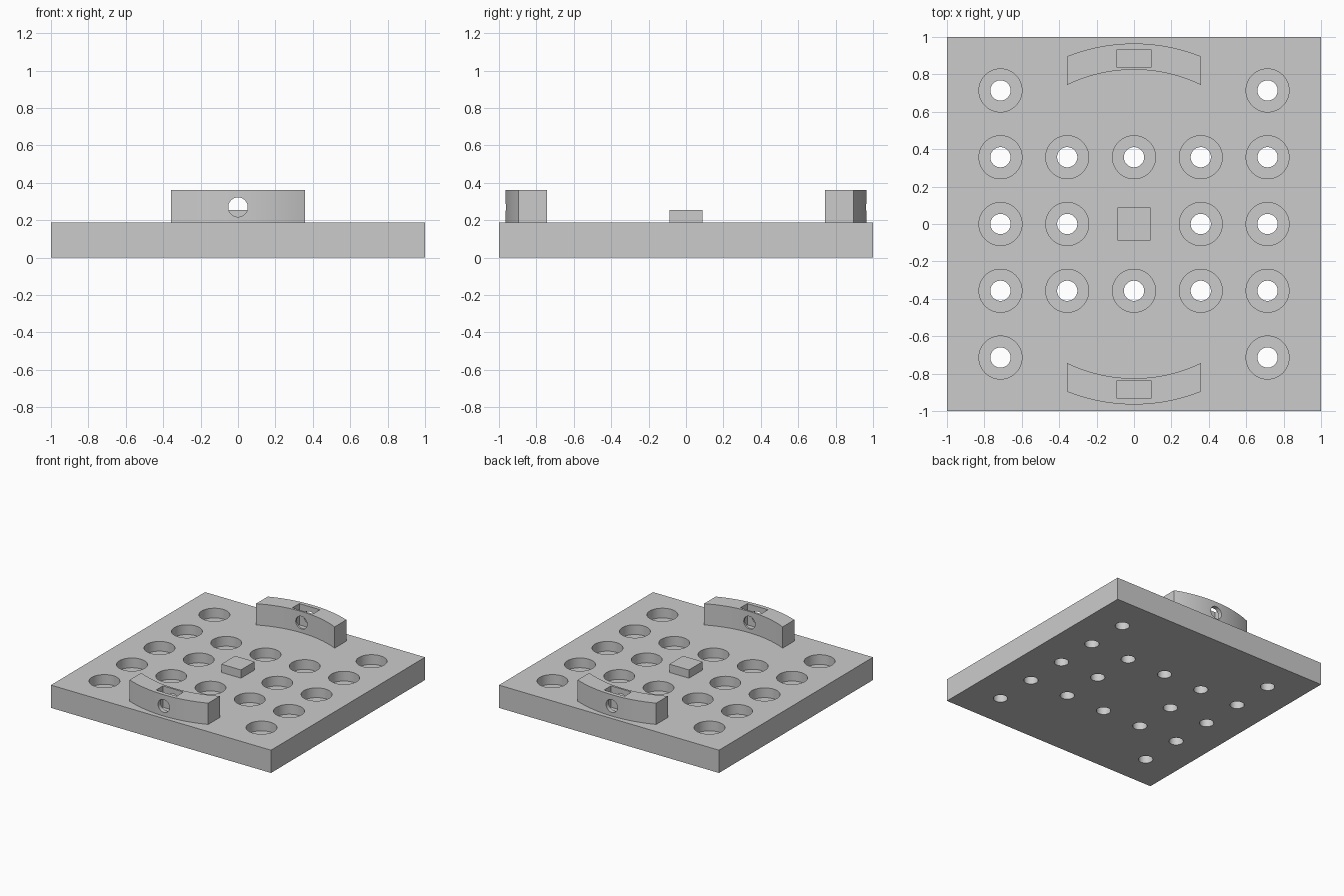
import bpy, bmesh, math
from mathutils import Matrix

if "Cube" in bpy.data.objects:
    bpy.data.objects.remove(bpy.data.objects["Cube"], do_unlink=True)

BASE_H = 0.187      # plate thickness
BLOCK_TOP = 0.362   # top of the curved blocks
PITCH = 0.357       # hole spacing, also the half width of the curved blocks
R_OUT, R_IN = 0.965, 0.825

grey = bpy.data.materials.new("plain grey")
grey.use_nodes = True
grey.diffuse_color = (0.6, 0.6, 0.6, 1)
grey.node_tree.nodes["Principled BSDF"].inputs["Base Color"].default_value = (0.6, 0.6, 0.6, 1)


def to_object(bm, name):
    bmesh.ops.recalc_face_normals(bm, faces=bm.faces)
    mesh = bpy.data.meshes.new(name)
    bm.to_mesh(mesh)
    bm.free()
    mesh.materials.append(grey)
    obj = bpy.data.objects.new(name, mesh)
    bpy.context.collection.objects.link(obj)
    return obj


def box(name, size, center):
    bm = bmesh.new()
    matrix = Matrix.Translation(center) @ Matrix.Diagonal((*size, 1))
    bmesh.ops.create_cube(bm, size=1, matrix=matrix)
    return to_object(bm, name)


def cylinders(name, radius, depth, centers, turn=Matrix()):
    bm = bmesh.new()
    for c in centers:
        bmesh.ops.create_cone(bm, cap_ends=True, segments=64, radius1=radius, radius2=radius,
                              depth=depth, matrix=Matrix.Translation(c) @ turn)
    return to_object(bm, name)


def activate(obj):
    bpy.ops.object.select_all(action='DESELECT')
    obj.select_set(True)
    bpy.context.view_layer.objects.active = obj


def cut(obj, cutter):
    cutter.hide_render = True
    mod = obj.modifiers.new("cut", 'BOOLEAN')
    mod.operation = 'DIFFERENCE'
    mod.solver = 'EXACT'
    mod.object = cutter
    activate(obj)
    bpy.ops.object.modifier_apply(modifier=mod.name)
    bpy.data.objects.remove(cutter, do_unlink=True)


def smooth(obj):
    activate(obj)
    bpy.ops.object.shade_smooth_by_angle(angle=math.radians(30))


# Base plate with counterbored holes: a 5 x 5 grid without the centre and the places by the blocks
base = box("base_plate", (2, 2, BASE_H), (0, 0, BASE_H / 2))
spots = [(i * PITCH, j * PITCH) for i in range(-2, 3) for j in range(-2, 3)
         if (i, j) != (0, 0) and not (abs(j) == 2 and abs(i) < 2)]
cut(base, cylinders("counterbore_cutter", 0.115, 0.16, [(x, y, BASE_H) for x, y in spots]))
cut(base, cylinders("hole_cutter", 0.054, 1, [(x, y, 0) for x, y in spots]))
smooth(base)

# Square peg in the middle
box("centre_peg", (0.178, 0.178, 0.068), (0, 0, BASE_H + 0.034))


# Curved blocks, arcs about the plate centre, with a slot from above and a cross hole
def curved_block(name, side):
    steps = 32
    xs = [-PITCH + 2 * PITCH * k / steps for k in range(steps + 1)]
    outline = [(x, side * math.sqrt(R_OUT ** 2 - x * x)) for x in xs]
    outline += [(x, side * math.sqrt(R_IN ** 2 - x * x)) for x in reversed(xs)]
    bm = bmesh.new()
    face = bm.faces.new([bm.verts.new((x, y, BASE_H)) for x, y in outline])
    top = bmesh.ops.extrude_face_region(bm, geom=[face])["geom"]
    bmesh.ops.translate(bm, vec=(0, 0, BLOCK_TOP - BASE_H),
                        verts=[v for v in top if isinstance(v, bmesh.types.BMVert)])
    block = to_object(bm, name)
    cut(block, box("slot_cutter", (0.187, 0.09, 0.6), (0, side * 0.885, 0.3)))
    cut(block, cylinders("cross_hole_cutter", 0.052, 0.4, [(0, side * 0.885, 0.27)],
                         Matrix.Rotation(math.pi / 2, 4, 'X')))
    smooth(block)


curved_block("front_curved_block", -1)
curved_block("back_curved_block", 1)
